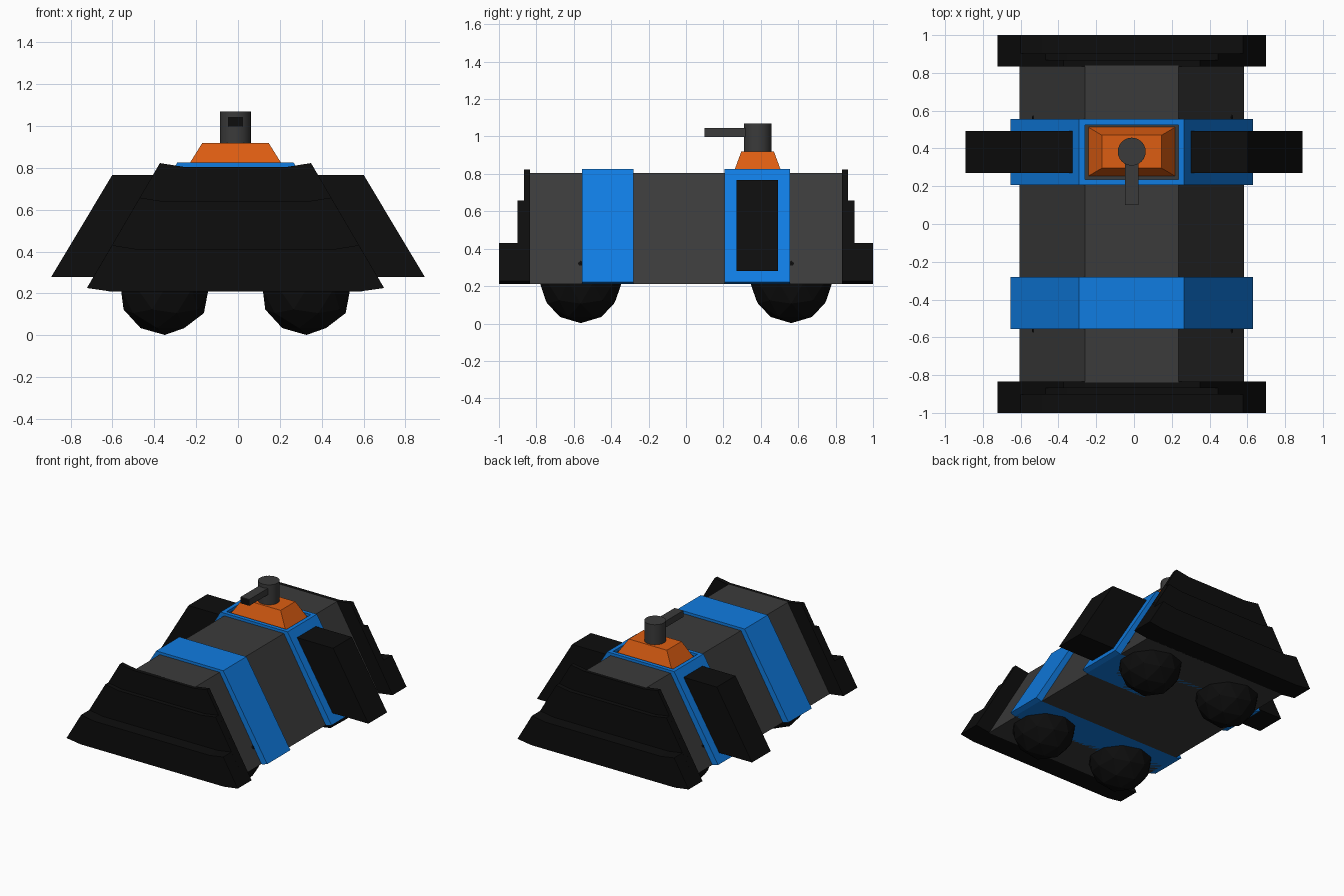
import bpy, bmesh
from mathutils import Vector

if "Cube" in bpy.data.objects:
    bpy.data.objects.remove(bpy.data.objects["Cube"])

CX = -0.012  # hull centre line


def material(name, r, g, b):
    m = bpy.data.materials.new(name)
    m.diffuse_color = (r, g, b, 1)
    m.use_nodes = True
    m.node_tree.nodes["Principled BSDF"].inputs["Base Color"].default_value = m.diffuse_color
    return m


GREY = material("dark_grey", 0.043, 0.043, 0.043)
BLACK = material("black", 0.004, 0.004, 0.004)
BLUE = material("blue", 0.005, 0.2, 0.75)
ORANGE = material("orange", 0.72, 0.11, 0.006)


def finish(bm, name, *mats):
    me = bpy.data.meshes.new(name)
    bmesh.ops.recalc_face_normals(bm, faces=bm.faces)
    bm.to_mesh(me)
    bm.free()
    ob = bpy.data.objects.new(name, me)
    for m in mats:
        me.materials.append(m)
    bpy.context.collection.objects.link(ob)
    return ob


def prism(profile, y0, y1):
    """Extrude an (x, z) profile along y."""
    bm = bmesh.new()
    face = bm.faces.new([bm.verts.new((x, y0, z)) for x, z in profile])
    ext = bmesh.ops.extrude_face_region(bm, geom=[face])["geom"]
    bmesh.ops.translate(bm, vec=(0, y1 - y0, 0),
                        verts=[v for v in ext if isinstance(v, bmesh.types.BMVert)])
    bmesh.ops.recalc_face_normals(bm, faces=bm.faces)
    bm.normal_update()
    return bm


def mirrored(half):
    """Close a right-hand profile with its mirror image about the hull centre."""
    return [(CX + x, z) for x, z in half] + [(CX - x, z) for x, z in reversed(half)]


def recess(bm, direction, thickness, depth):
    """Inset the face pointing along direction and push it inwards."""
    d = Vector(direction)
    face = max(bm.faces, key=lambda f: f.normal.dot(d))
    bmesh.ops.inset_region(bm, faces=[face], thickness=thickness)
    inner = bmesh.ops.extrude_discrete_faces(bm, faces=[face])["faces"][0]
    bmesh.ops.translate(bm, verts=inner.verts, vec=-d * depth)
    return inner


# Hull
finish(prism(mirrored([(0.595, 0.21), (0.248, 0.805)]), -0.84, 0.84), "hull", GREY)

# Blue bands; the rear one has a recessed seat for the turret
band = mirrored([(0.605, 0.21), (0.643, 0.222), (0.278, 0.825)])
finish(prism(band, -0.555, -0.28), "front_band", BLUE)
bm = prism(band, 0.207, 0.555)
recess(bm, (0, 0, 1), 0.042, 0.028)
finish(bm, "rear_band", BLUE)


# Stepped end armour with flared side flanges
def hull_x(z):
    return 0.595 - (z - 0.21) * 0.347 / 0.595


for side, end in ((-1, "front"), (1, "rear")):
    for i, (y0, y1, top) in enumerate(((0.835, 0.867, 0.805),
                                       (0.867, 0.902, 0.64), (0.902, 1.0, 0.413))):
        prof = mirrored([(hull_x(0.21), 0.21), (0.71, 0.226),
                         (hull_x(top) + 0.113, top + 0.018), (hull_x(top), top)])
        finish(prism(prof, side * y0, side * y1), f"{end}_armour_step_{i + 1}", BLACK)

# Side pods
for s, side in ((-1, "left"), (1, "right")):
    pod = [(s * 0.58, 0.28), (s * 0.892, 0.28), (s * 0.6, 0.767), (s * 0.3, 0.767)]
    finish(prism(pod, 0.27, 0.492), f"{side}_pod", BLACK)

# Faceted ball wheels
for x, sx in ((-0.35, "left"), (0.327, "right")):
    for y, sy in ((-0.563, "front"), (0.563, "rear")):
        bm = bmesh.new()
        bmesh.ops.create_icosphere(bm, subdivisions=2, radius=0.22)
        bmesh.ops.translate(bm, verts=bm.verts, vec=(x, y, 0.222))
        finish(bm, f"{sy}_{sx}_wheel", BLACK)

# Turret base: tapered block
bm = bmesh.new()
bmesh.ops.create_cube(bm, size=2)
for v in bm.verts:
    hx, hy, z = (0.158, 0.087, 0.92) if v.co.z > 0 else (0.236, 0.133, 0.795)
    v.co = (CX + v.co.x * hx, 0.383 + v.co.y * hy, z)
finish(bm, "turret_base", ORANGE)

# Turret post
bpy.ops.mesh.primitive_cylinder_add(vertices=24, radius=0.074, depth=0.16,
                                    location=(CX, 0.383, 0.99))
post = bpy.context.object
post.name = "turret_post"
post.data.materials.append(GREY)
bpy.ops.object.shade_smooth_by_angle()

# Gun barrel with a dark hollow muzzle
b = 0.036
bm = prism([(CX - b, 0.996), (CX + b, 0.996), (CX + b, 1.044), (CX - b, 1.044)], 0.1, 0.35)
recess(bm, (0, -1, 0), 0.005, -0.0).material_index = 1
finish(bm, "barrel", GREY, BLACK)
